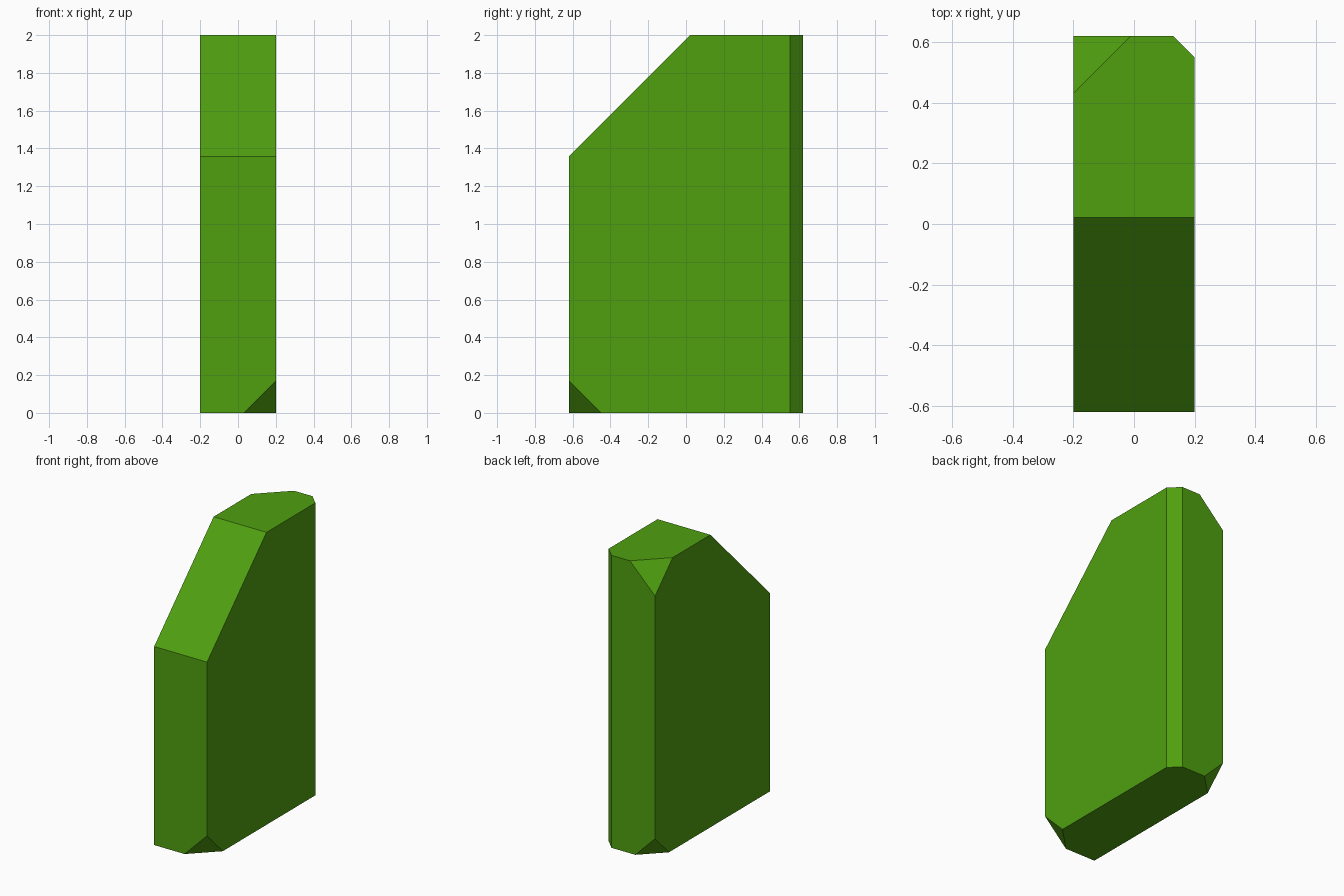
import bpy, bmesh
from mathutils import Vector

if "Cube" in bpy.data.objects:
    bpy.data.objects.remove(bpy.data.objects["Cube"])

W, D, H = 0.2, 0.62, 2.0   # half width, half depth, height


def slice_off(bm, corner, normal, size):
    """Cut a corner or edge off, 'size' along each edge leaving it."""
    n = Vector(normal)
    co = Vector(corner) - n * (size / n.length_squared)
    geom = bm.verts[:] + bm.edges[:] + bm.faces[:]
    bmesh.ops.bisect_plane(bm, geom=geom, dist=1e-5, plane_co=co,
                           plane_no=n, clear_outer=True)
    bmesh.ops.holes_fill(bm, edges=[e for e in bm.edges if e.is_boundary], sides=0)


# Upright block
bm = bmesh.new()
bmesh.ops.create_cube(bm, size=1)
for v in bm.verts:
    v.co = (v.co.x * 2 * W, v.co.y * 2 * D, (v.co.z + 0.5) * H)

# Sloped front top, back edge chamfer, then three clipped corners
slice_off(bm, (0, -D, H), (0, -1, 1), 0.642)
slice_off(bm, (W, D, 0), (1, 1, 0), 0.07)
slice_off(bm, (-W, D, H), (-1, 1, 1), 0.19)
slice_off(bm, (-W, D, 0), (-1, 1, -1), 0.15)
slice_off(bm, (W, -D, 0), (1, -1, -1), 0.17)
bmesh.ops.recalc_face_normals(bm, faces=bm.faces)

mesh = bpy.data.meshes.new("clipped_slab")
bm.to_mesh(mesh)
bm.free()
slab = bpy.data.objects.new("clipped_slab", mesh)
bpy.context.collection.objects.link(slab)

# Green colour
green = bpy.data.materials.new("green")
green.diffuse_color = (0.08, 0.35, 0.005, 1)
green.use_nodes = True
green.node_tree.nodes["Principled BSDF"].inputs["Base Color"].default_value = green.diffuse_color
mesh.materials.append(green)
